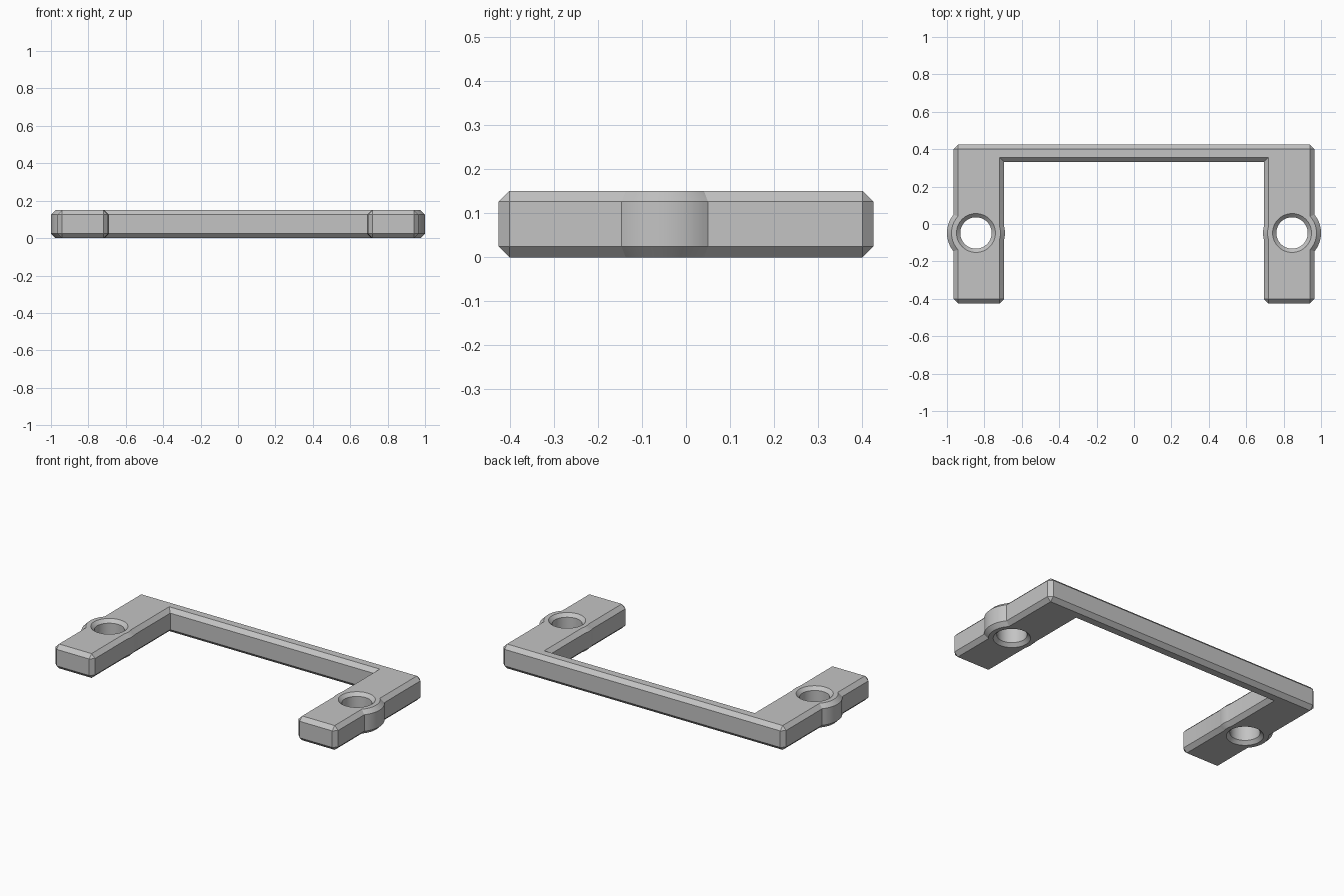
import bpy
import bmesh
import math

HEIGHT = 0.15
CHAMFER = 0.024
HOLE_X, HOLE_Y = 0.845, -0.048

cube = bpy.data.objects.get("Cube")
if cube:
    bpy.data.objects.remove(cube, do_unlink=True)

grey = bpy.data.materials.new("plain grey")
grey.use_nodes = True
grey.diffuse_color = (0.55, 0.55, 0.55, 1)
grey.node_tree.nodes["Principled BSDF"].inputs["Base Color"].default_value = grey.diffuse_color


def make_object(name, bm):
    bmesh.ops.recalc_face_normals(bm, faces=bm.faces)
    mesh = bpy.data.meshes.new(name)
    bm.to_mesh(mesh)
    bm.free()
    mesh.materials.append(grey)
    obj = bpy.data.objects.new(name, mesh)
    bpy.context.collection.objects.link(obj)
    return obj


def turned_solid(name, profile, x, y, segments=64):
    """Closed round solid from (radius, z) pairs, bottom to top."""
    bm = bmesh.new()
    rings = []
    for r, z in profile:
        rings.append([bm.verts.new((x + r * math.cos(math.tau * i / segments),
                                    y + r * math.sin(math.tau * i / segments), z))
                      for i in range(segments)])
    for low, high in zip(rings, rings[1:]):
        for i in range(segments):
            j = (i + 1) % segments
            bm.faces.new((low[i], low[j], high[j], high[i]))
    bm.faces.new(rings[0][::-1])
    bm.faces.new(rings[-1])
    return make_object(name, bm)


def combine(target, tool, operation):
    mod = target.modifiers.new(tool.name, 'BOOLEAN')
    mod.operation = operation
    mod.solver = 'EXACT'
    mod.object = tool
    bpy.context.view_layer.update()
    bpy.ops.object.modifier_apply(modifier=mod.name)
    bpy.data.objects.remove(tool, do_unlink=True)


# U-shaped bracket, every outside edge chamfered
half = [(0.695, 0.332), (0.695, -0.425), (0.965, -0.425), (0.965, 0.425)]
outline = half + [(-x, y) for x, y in reversed(half)]
bm = bmesh.new()
base = bm.faces.new([bm.verts.new((x, y, 0)) for x, y in outline])
extruded = bmesh.ops.extrude_face_region(bm, geom=[base], use_keep_orig=True)
top_verts = [v for v in extruded["geom"] if isinstance(v, bmesh.types.BMVert)]
bmesh.ops.translate(bm, vec=(0, 0, HEIGHT), verts=top_verts)
bmesh.ops.recalc_face_normals(bm, faces=bm.faces)


def is_inner_corner(edge):
    a, b = edge.verts
    return (abs(a.co.z - b.co.z) > 0.1 and abs(a.co.x) < 0.7 and a.co.y > 0)


edges = [e for e in bm.edges if not is_inner_corner(e)]
bmesh.ops.bevel(bm, geom=edges, offset=CHAMFER, offset_type='OFFSET',
                segments=1, affect='EDGES', profile=0.5)
bracket = make_object("bracket", bm)
bpy.ops.object.select_all(action='DESELECT')
bracket.select_set(True)
bpy.context.view_layer.objects.active = bracket

# Round ear and countersunk screw hole on each arm
ear_r, hole_r, sink = 0.155, 0.084, 0.02
ear = [(ear_r - CHAMFER, 0), (ear_r, CHAMFER),
       (ear_r, HEIGHT - CHAMFER), (ear_r - CHAMFER, HEIGHT)]
hole = [(hole_r + 2 * sink, -sink), (hole_r, sink),
        (hole_r, HEIGHT - sink), (hole_r + 2 * sink, HEIGHT + sink)]
for side in (-1, 1):
    combine(bracket, turned_solid("ear", ear, side * HOLE_X, HOLE_Y), 'UNION')
    cutter = turned_solid("hole_cutter", hole, side * HOLE_X, HOLE_Y)
    cutter.hide_render = True
    combine(bracket, cutter, 'DIFFERENCE')

bpy.ops.object.shade_smooth_by_angle(angle=math.radians(25))
